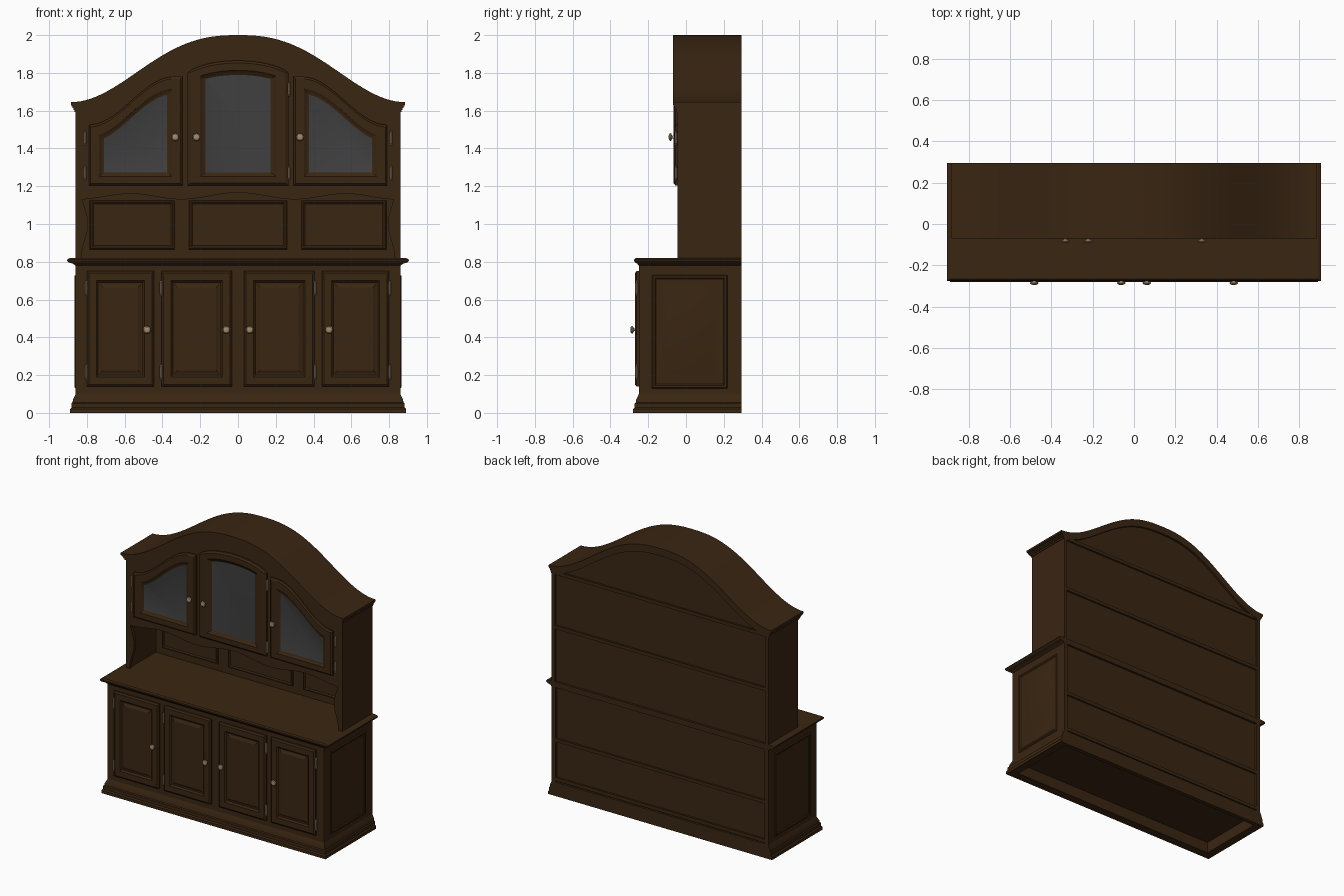
import bpy, bmesh, math
from mathutils import Vector

if "Cube" in bpy.data.objects:
    bpy.data.objects.remove(bpy.data.objects["Cube"], do_unlink=True)


def material(name, rgb):
    m = bpy.data.materials.new(name)
    m.use_nodes = True
    m.diffuse_color = (*rgb, 1)
    m.node_tree.nodes["Principled BSDF"].inputs["Base Color"].default_value = (*rgb, 1)
    return m


WOOD = material("dark_wood", (0.042, 0.019, 0.006))
GLASS = material("grey_glass", (0.05, 0.05, 0.05))
BRASS = material("aged_brass", (0.36, 0.26, 0.15))

BACK, LOW, UP, HALF = 0.295, -0.25, -0.045, 0.86


def loft(name, loops, mats=(WOOD,), cap_mat=0, close=False):
    """Skin a list of equal-length closed loops, capping both ends."""
    bm = bmesh.new()
    rings = [[bm.verts.new(p) for p in loop] for loop in loops]
    n = len(rings[0])
    for a, b in zip(rings, rings[1:]):
        for i in range(n):
            j = (i + 1) % n
            bm.faces.new((a[i], a[j], b[j], b[i]))
    bm.faces.new(rings[0])
    bm.faces.new(rings[-1]).material_index = cap_mat
    bmesh.ops.recalc_face_normals(bm, faces=bm.faces)
    me = bpy.data.meshes.new(name)
    bm.to_mesh(me)
    bm.free()
    for m in mats:
        me.materials.append(m)
    me.shade_smooth()
    me.set_sharp_from_angle(angle=math.radians(25))
    ob = bpy.data.objects.new(name, me)
    bpy.context.collection.objects.link(ob)
    return ob


def box(name, x0, x1, y0, y1, z0, z1):
    return loft(name, [[(x0, y0, z), (x1, y0, z), (x1, y1, z), (x0, y1, z)] for z in (z0, z1)])


def prism(name, outline, y0, y1):
    return loft(name, [[(x, y, z) for x, z in outline] for y in (y0, y1)])


def span(a, b, n):
    return [a + (b - a) * i / n for i in range(n + 1)]


def panel(name, u0, u1, v0, top, steps, place, n=1, kb=1.0, kt=1.0, **kw):
    """Moulded panel: each step is (inset, height); top is a function of u."""
    loops = []
    for d, h in steps:
        us = span(u1, u0, n)
        ins = span(u1 - d, u0 + d, n)
        pts = [(u0 + d, v0 + d * kb), (u1 - d, v0 + d * kb)]
        pts += [(q, top(q if n > 1 else u) - d * kt) for u, q in zip(us, ins)]
        loops.append([place(u, v, h) for u, v in pts])
    return loft(name, loops, **kw)


def facing_front(y):
    return lambda u, v, h: (u, y - h, v)


def facing_side(s):
    return lambda u, v, h: (s * (HALF + h), u, v)


def stack(name, profile, kx=1.0):
    """Moulding running round the base: profile of (height, overhang)."""
    loops = []
    for z, out in profile:
        x, y, b = HALF + out * kx, LOW - out, BACK + min(out, 0)
        loops.append([(-x, y, z), (x, y, z), (x, b, z), (-x, b, z)])
    return loft(name, loops)


def lathe(name, profile, origin, axis, sides=16):
    """Turned brass fitting: profile of (radius, distance along axis)."""
    axis = Vector(axis)
    a = axis.orthogonal().normalized()
    b = axis.cross(a)
    loops = []
    for r, d in profile:
        loops.append([Vector(origin) + axis * d + (a * math.cos(t) + b * math.sin(t)) * r
                      for t in span(0, math.tau * (1 - 1 / sides), sides - 1)])
    return loft(name, loops, mats=(BRASS,))


def arch(x):
    t = min(abs(x) / 0.885, 1)
    return 1.645 + 0.1775 * (1 + math.cos(math.pi * t ** 1.25))


# ---- base cabinet ----
box("base_body", -HALF + 0.01, HALF - 0.01, LOW, 0.28, 0.08, 0.8)
stack("plinth", [(0.09, -0.03), (0, -0.03), (0, 0.03), (0.02, 0.03), (0.028, 0.022),
                 (0.05, 0.022), (0.056, 0.016), (0.07, 0.014), (0.09, 0.004), (0.1, 0)])
stack("countertop", [(0.78, 0), (0.79, 0.008), (0.796, 0.02), (0.805, 0.025),
                     (0.813, 0.024), (0.82, 0.016)], kx=1.8)

RAISED = [(0, 0), (0, 0.012), (0.01, 0.02), (0.05, 0.02), (0.06, 0.01),
          (0.068, 0.01), (0.085, 0.018)]
SIDE = [(0, 0), (0.005, 0.006), (0.015, 0.006), (0.022, 0.001), (0.055, 0.001), (0.075, 0.006)]
KNOB = [(0.009, 0), (0.007, 0.012), (0.018, 0.017), (0.021, 0.022), (0.016, 0.028), (0.005, 0.031)]
HINGE = [(0.002, -0.04), (0.006, -0.034), (0.004, -0.03), (0.007, -0.027),
         (0.007, 0.027), (0.004, 0.03), (0.006, 0.034), (0.002, 0.04)]

for s, side in ((1, "left"), (-1, "right")):
    box(f"base_side_{side}", s * 0.83, s * HALF, LOW, BACK, 0.08, 0.79)
    panel(f"base_side_panel_{side}", -0.18, 0.22, 0.13, lambda u: 0.73, SIDE, facing_side(s))
    for part, a, b, knob, hinge in (("outer", 0.445, 0.8, 0.482, 0.804),
                                    ("inner", 0.032, 0.405, 0.062, 0.408)):
        x0, x1 = sorted((s * a, s * b))
        panel(f"{part}_door_{side}", x0, x1, 0.14, lambda u: 0.75, RAISED, facing_front(LOW))
        lathe(f"{part}_door_knob_{side}", KNOB, (s * knob, LOW - 0.014, 0.44), (0, -1, 0))
        for z in (0.215, 0.66):
            lathe(f"{part}_door_hinge_{side}", HINGE, (s * hinge, LOW - 0.012, z), (0, 0, 1), 10)

# ---- upper cabinet ----
xs = span(-0.84, 0.84, 48)
prism("upper_body", [(-0.84, 1.2), (0.84, 1.2)] + [(x, arch(x) - 0.03) for x in reversed(xs)], UP, 0.28)
box("alcove_back", -0.84, 0.84, 0.26, 0.28, 0.8, 1.22)


# scalloped valance under the glazed doors
def scallop(x):
    x = abs(x)
    if x < 0.3:
        return 1.13 + 0.018 * (1 + math.cos(math.pi * x / 0.3))
    return 1.13 + 0.015 * (1 - math.cos(math.tau * (x - 0.3) / 0.54))


prism("valance", [(x, scallop(x)) for x in xs] + [(0.84, 1.205), (-0.84, 1.205)], UP, UP + 0.025)

for s, side in ((1, "left"), (-1, "right")):
    box(f"upper_side_{side}", s * 0.835, s * HALF, UP, BACK, 0.815, 1.625)
    # shaped stile framing the alcove
    edge = [(s * (0.812 + 0.018 * math.cos(math.tau * (z - 0.82) / 0.36)), z)
            for z in span(0.82, 1.2, 16)]
    prism(f"alcove_stile_{side}", edge + [(s * 0.85, 1.2), (s * 0.85, 0.82)], UP, UP + 0.025)

for name, a, b in (("right", -0.785, -0.335), ("middle", -0.26, 0.26), ("left", 0.335, 0.785)):
    panel(f"alcove_panel_{name}", a, b, 0.865, lambda u: 1.125,
          [(0, 0), (0.004, 0.008), (0.012, 0.008), (0.02, 0.002)], facing_front(0.26))


# ---- glazed doors ----
def slope(x):
    t = min(max((abs(x) - 0.34) / 0.45, 0), 1)
    return 1.525 + 0.1275 * (1 + math.cos(math.pi * t))


def dome(x):
    return 1.80 + 0.065 * max(0.0, 1 - (x / 0.265) ** 2) ** 0.7


GLAZED = [(0, 0), (0, 0.01), (0.01, 0.018), (0.055, 0.018), (0.068, 0.01), (0.08, 0.006)]
MIDDLE = [(0, 0), (0, 0.012), (0.016, 0.022), (0.065, 0.022), (0.08, 0.012), (0.095, 0.006)]
glazing = dict(mats=(WOOD, GLASS), cap_mat=1, n=20)
panel("glass_door_right", -0.79, -0.295, 1.205, slope, GLAZED, facing_front(UP), kb=0.85, kt=1.15, **glazing)
panel("glass_door_left", 0.295, 0.79, 1.205, slope, GLAZED, facing_front(UP), kb=0.85, kt=1.15, **glazing)
panel("glass_door_middle", -0.267, 0.267, 1.205, dome, MIDDLE, facing_front(UP), kb=0.72, kt=0.8, **glazing)

for x in (-0.332, -0.22, 0.328):
    lathe("glass_door_knob", KNOB, (x, UP - 0.016, 1.46), (0, -1, 0))
for x, z in ((-0.81, 1.27), (-0.81, 1.455), (0.81, 1.27), (0.81, 1.455), (0.27, 1.27), (0.27, 1.715)):
    lathe("glass_door_hinge", HINGE, (x, UP - 0.008, z), (0, 0, 1), 10)

# ---- arched cornice, stepped in layers ----
for i, (hi, lo, out) in enumerate(((0, 0.014, 0.025), (0.012, 0.022, 0.021), (0.02, 0.032, 0.015),
                                   (0.03, 0.042, 0.011), (0.04, 0.054, 0.005))):
    cx = span(-HALF - out, HALF + out, 64)
    prism(f"cornice_layer_{i + 1}", [(x, arch(x) - lo) for x in cx]
          + [(x, arch(x) - hi) for x in reversed(cx)], UP - out, BACK)

# ---- shelf edges across the back ----
for z in (0.12, 0.4, 0.79, 1.21, 1.6):
    box("back_rail", -0.84, 0.84, 0.27, BACK - 0.002, z - 0.012, z + 0.012)
